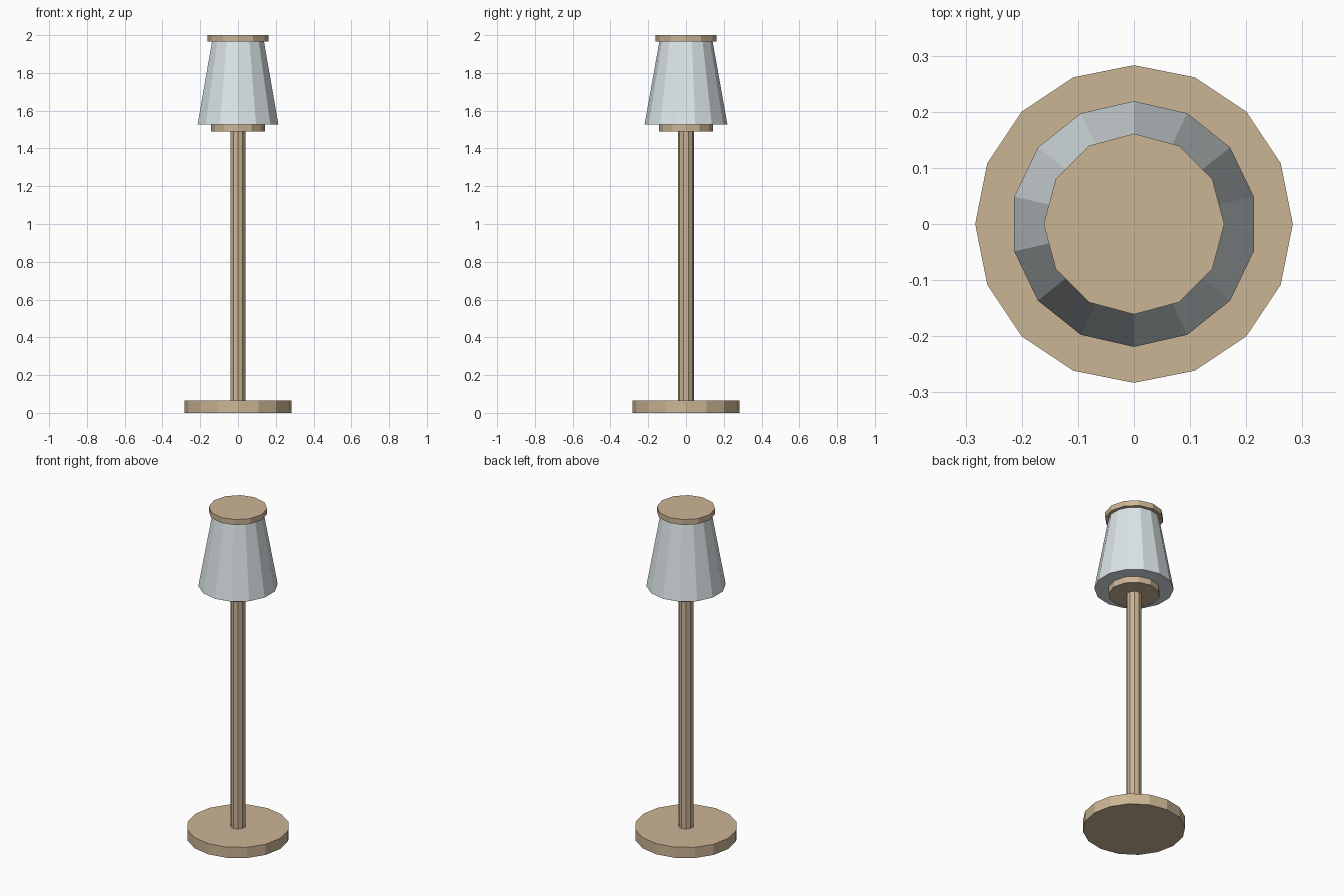
import bpy

if "Cube" in bpy.data.objects:
    bpy.data.objects.remove(bpy.data.objects["Cube"])


def material(name, color):
    mat = bpy.data.materials.new(name)
    mat.diffuse_color = (*color, 1.0)
    mat.use_nodes = True
    mat.node_tree.nodes["Principled BSDF"].inputs["Base Color"].default_value = mat.diffuse_color
    return mat


wood = material("wood", (0.60, 0.46, 0.30))
glass = material("shade_white", (0.72, 0.79, 0.81))


def frustum(name, sides, r_bottom, r_top, z_bottom, z_top, mat):
    """Flat-faced, capped cylinder or cone standing on the lamp axis."""
    bpy.ops.mesh.primitive_cone_add(
        vertices=sides, radius1=r_bottom, radius2=r_top,
        depth=z_top - z_bottom, location=(0, 0, (z_bottom + z_top) / 2))
    obj = bpy.context.object
    obj.name = name
    obj.data.materials.append(mat)
    return obj


# Foot and pole
frustum("base", 16, 0.283, 0.283, 0.0, 0.065, wood)
frustum("pole", 10, 0.042, 0.042, 0.065, 1.49, wood)

# Shade between its holder and cap
frustum("shade_holder", 12, 0.142, 0.142, 1.49, 1.528, wood)
frustum("shade", 14, 0.219, 0.141, 1.528, 1.967, glass)
frustum("cap", 12, 0.161, 0.161, 1.967, 2.0, wood)
